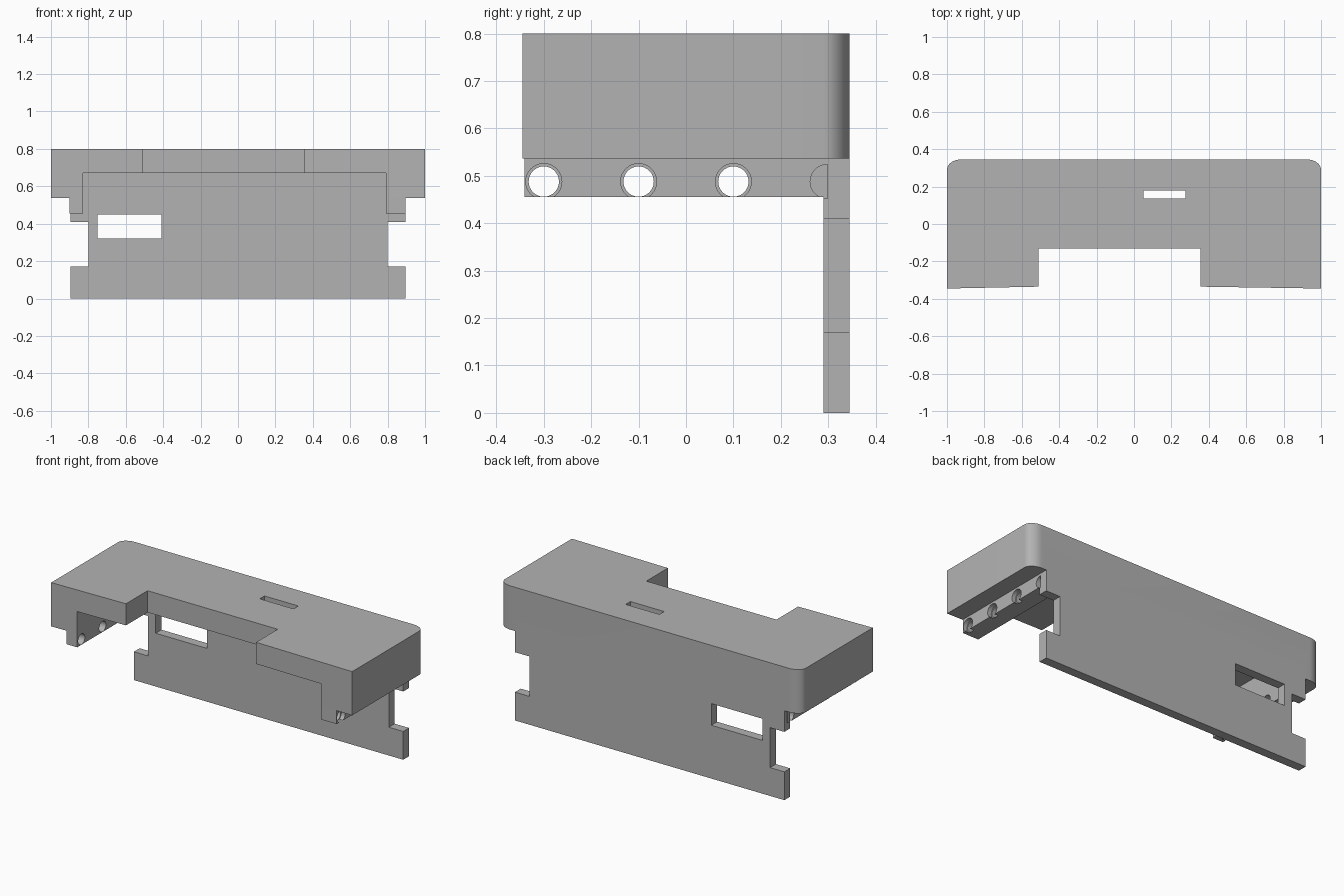
import bpy, bmesh
from math import pi, cos, sin

cube = bpy.data.objects.get("Cube")
if cube:
    bpy.data.objects.remove(cube, do_unlink=True)

grey = bpy.data.materials.new("plain grey")
grey.use_nodes = True
grey.diffuse_color = (0.45, 0.45, 0.45, 1)
grey.node_tree.nodes["Principled BSDF"].inputs["Base Color"].default_value = (0.45, 0.45, 0.45, 1)


def prism(name, axis, pts, lo, hi):
    """Extrude a 2D outline along axis x (y,z), y (x,z) or z (x,y)."""
    place = {"x": lambda a, b, t: (t, a, b),
             "y": lambda a, b, t: (a, t, b),
             "z": lambda a, b, t: (a, b, t)}[axis]
    bm = bmesh.new()
    face = bm.faces.new([bm.verts.new(place(a, b, lo)) for a, b in pts])
    new = bmesh.ops.extrude_face_region(bm, geom=[face])["geom"]
    bmesh.ops.translate(bm, vec=place(0, 0, hi - lo),
                        verts=[v for v in new if isinstance(v, bmesh.types.BMVert)])
    bmesh.ops.recalc_face_normals(bm, faces=bm.faces)
    mesh = bpy.data.meshes.new(name)
    bm.to_mesh(mesh)
    bm.free()
    mesh.materials.append(grey)
    ob = bpy.data.objects.new(name, mesh)
    bpy.context.collection.objects.link(ob)
    return ob


def box(name, x0, x1, y0, y1, z0, z1):
    return prism(name, "z", [(x0, y0), (x1, y0), (x1, y1), (x0, y1)], z0, z1)


def arc(cx, cy, rx, ry, start, end, n):
    return [(cx + rx * cos(start + (end - start) * i / n),
             cy + ry * sin(start + (end - start) * i / n)) for i in range(n + 1)]


def combine(body, tool, operation):
    """Apply a boolean and discard the tool."""
    mod = body.modifiers.new(operation, "BOOLEAN")
    mod.operation, mod.object, mod.solver = operation, tool, "EXACT"
    bpy.context.view_layer.objects.active = body
    bpy.ops.object.modifier_apply(modifier=mod.name)
    bpy.data.objects.remove(tool, do_unlink=True)


BACK, PLATE = 0.345, 0.29      # back face, front of back plate
HOLE_Z = 0.488

# Notched top housing with rounded rear corners
outline = [(-1, -0.345), (-0.51, -0.335), (-0.51, -0.13), (0.355, -0.13),
           (0.355, -0.335), (1, -0.345)]
outline += arc(0.925, PLATE, 0.075, BACK - PLATE, 0, pi / 2, 12)
outline += arc(-0.925, PLATE, 0.075, BACK - PLATE, pi / 2, pi, 12)
body = prism("housing", "z", outline, 0.537, 0.8)

# Side rails, hollowed out between them
combine(body, box("rails", -0.9, 0.895, -0.341, 0.32, 0.455, 0.6), "UNION")
combine(body, box("cavity", -0.83, 0.79, -1, PLATE, 0.2, 0.67), "DIFFERENCE")

# Back plate with stepped sides
half = [(0.895, 0), (0.895, 0.17), (0.8, 0.17), (0.8, 0.41), (0.895, 0.41), (0.895, 0.6)]
stepped = half + [(-x, z) for x, z in reversed(half)]
combine(body, prism("back_plate", "y", stepped, PLATE, BACK), "UNION")

# Back window and top slot
combine(body, box("window", -0.75, -0.41, 0.2, 0.5, 0.32, 0.45), "DIFFERENCE")
combine(body, box("slot", 0.05, 0.275, 0.135, 0.18, 0.6, 0.9), "DIFFERENCE")

# Rail holes with wider mouths on the outside
for y in (-0.3, -0.1, 0.1):
    ring = arc(y, HOLE_Z, 0.032, 0.032, 0, 2 * pi, 32)[:-1]
    mouth = arc(y, HOLE_Z, 0.038, 0.038, 0, 2 * pi, 32)[:-1]
    combine(body, prism("hole", "x", ring, -1.2, 1.2), "DIFFERENCE")
    for x0, x1 in ((-1.1, -0.875), (0.87, 1.1)):
        combine(body, prism("mouth", "x", mouth, x0, x1), "DIFFERENCE")

# Blind half holes beside the back plate
blind = arc(0.298, HOLE_Z, 0.036, 0.036, pi / 2, 3 * pi / 2, 16)
for x0, x1 in ((-1.1, -0.87), (0.865, 1.1)):
    combine(body, prism("blind_hole", "x", blind, x0, x1), "DIFFERENCE")

bpy.ops.object.select_all(action="DESELECT")
body.select_set(True)
bpy.context.view_layer.objects.active = body
bpy.ops.object.shade_smooth_by_angle(angle=pi / 6)
